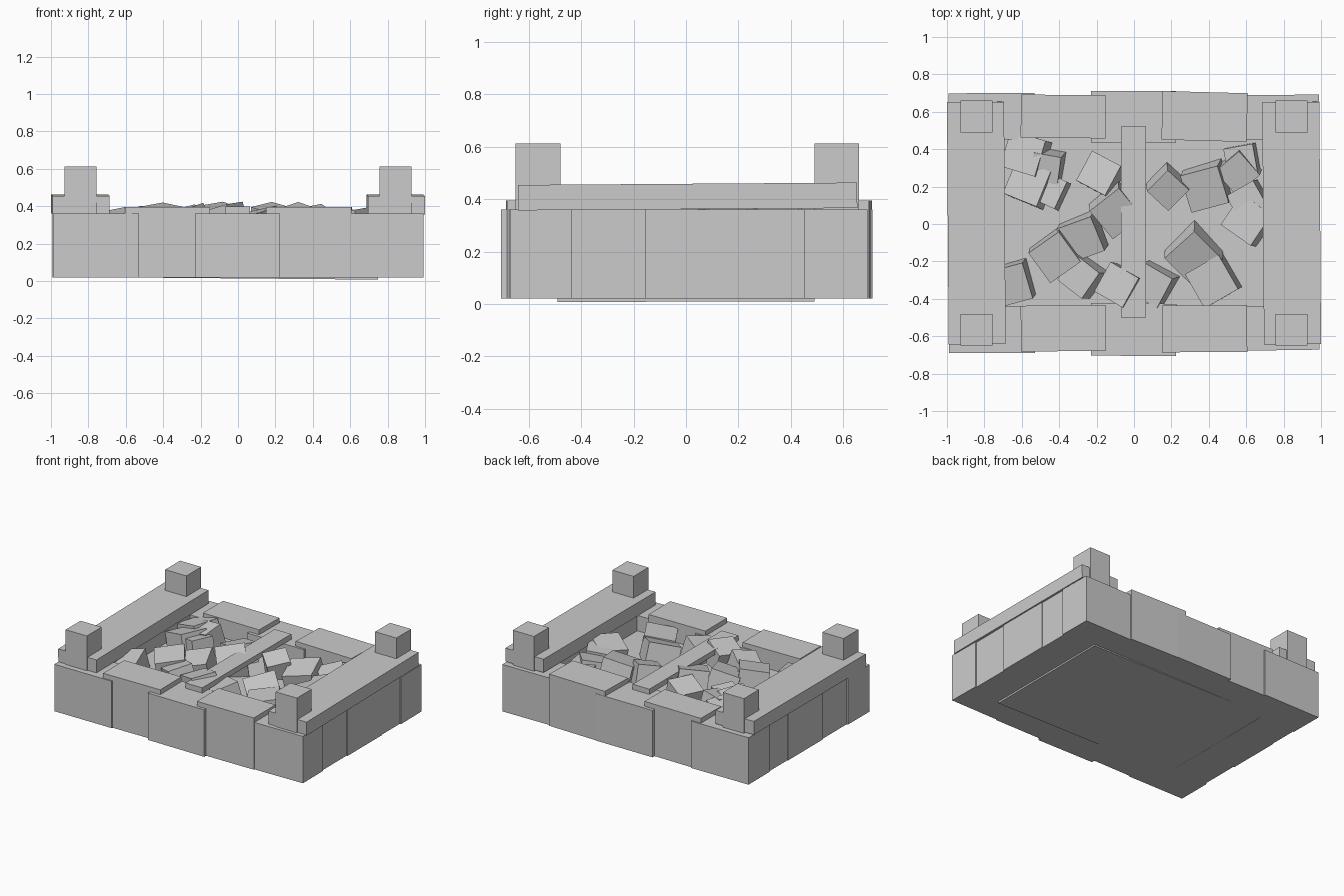
import bpy
import random
from math import radians
from mathutils import Euler

random.seed(4)

default_cube = bpy.data.objects.get("Cube")
if default_cube:
    bpy.data.objects.remove(default_cube, do_unlink=True)


def add_box(name, centre, size, rotation=(0, 0, 0)):
    """Add one flat-sided box; rotation is in degrees."""
    bpy.ops.mesh.primitive_cube_add(size=1, location=centre)
    box = bpy.context.object
    box.name = name
    box.scale = size
    box.rotation_euler = Euler([radians(angle) for angle in rotation])
    bpy.ops.object.transform_apply(location=False, rotation=True, scale=True)
    return box


def add_span(name, x_span, y_span, z_span, rotation=(0, 0, 0)):
    """Add a box from its lower and upper limits on each axis."""
    spans = (x_span, y_span, z_span)
    centre = [(low + high) / 2 for low, high in spans]
    size = [high - low for low, high in spans]
    return add_box(name, centre, size, rotation)


GROUND = 0.02
LOW_TOP = 0.36
HIGH_TOP = 0.395
SIDES = (("right", -1), ("left", 1))

# Filled bed, very slightly tilted
add_box("gravel_bed", (0, 0, 0.135), (1.5, 0.98, 0.24), (0.1, 0.5, 0))

# Long walls: low corner and middle stones, taller stones between them
long_wall = {
    "front": {
        "right_corner": (-0.99, -0.53, -0.69, -0.44, LOW_TOP, 0),
        "right_tall": (-0.605, -0.15, -0.68, -0.435, HIGH_TOP, 0.6),
        "middle": (-0.23, 0.225, -0.705, -0.425, LOW_TOP, -0.5),
        "left_tall": (0.15, 0.605, -0.685, -0.435, HIGH_TOP, 0.3),
        "left_corner": (0.53, 0.99, -0.675, -0.44, LOW_TOP, 0.8),
    },
    "back": {
        "right_corner": (-0.99, -0.53, 0.45, 0.70, LOW_TOP, 0.4),
        "right_tall": (-0.605, -0.15, 0.46, 0.69, HIGH_TOP, -0.6),
        "middle": (-0.23, 0.225, 0.435, 0.712, LOW_TOP, 0),
        "left_tall": (0.15, 0.605, 0.445, 0.705, HIGH_TOP, -1.5),
        "left_corner": (0.53, 0.99, 0.45, 0.69, LOW_TOP, 0.6),
    },
}
for wall, stones in long_wall.items():
    for place, (x0, x1, y0, y1, top, yaw) in stones.items():
        add_span(f"{wall}_wall_{place}_stone", (x0, x1), (y0, y1),
                 (GROUND, top), (0, 0, yaw))

# Short walls, each closed by three stones
short_wall = {
    "front": (-0.46, -0.15, 0.980),
    "middle": (-0.155, 0.24, 0.987),
    "back": (0.20, 0.46, 0.982),
}
for side, sign in SIDES:
    for place, (y0, y1, outer) in short_wall.items():
        x_span = sorted((sign * 0.70, sign * outer))
        add_span(f"{side}_wall_{place}_stone", x_span, (y0, y1),
                 (GROUND, LOW_TOP))

# Wide planks lying on the short walls, with a post near each end
for side, sign in SIDES:
    add_box(f"{side}_plank", (sign * 0.843, 0.005, 0.41),
            (0.305, 1.295, 0.097), (0.4, 0, 0.4))
    for end, y_span in (("front", (-0.65, -0.48)), ("back", (0.49, 0.66))):
        x_span = sorted((sign * 0.757, sign * 0.927))
        add_span(f"{side}_{end}_post", x_span, y_span, (LOW_TOP, 0.612))

# Narrow plank bridging the two long walls
add_span("centre_plank", (-0.07, 0.063), (-0.5, 0.52), (LOW_TOP, 0.398))

# Loose tilted rubble: x, y, edge length, yaw
rubble = [
    (-0.57, 0.37, 0.20, -17), (-0.55, 0.21, 0.20, -22),
    (-0.46, 0.31, 0.15, -10), (-0.45, 0.18, 0.16, -25),
    (-0.17, 0.26, 0.18, -28), (-0.10, 0.08, 0.20, 38),
    (-0.27, -0.06, 0.20, 20), (-0.42, -0.16, 0.20, 35),
    (-0.27, -0.28, 0.17, -38), (-0.65, -0.31, 0.20, 15),
    (-0.07, -0.33, 0.18, -30), (0.11, -0.32, 0.18, -30),
    (0.18, 0.20, 0.16, 45), (0.39, 0.21, 0.21, 15),
    (0.56, 0.29, 0.17, 40), (0.58, 0.34, 0.16, 10),
    (0.62, 0.12, 0.17, 30), (0.62, 0.02, 0.20, -35),
    (0.32, -0.15, 0.22, 42), (0.43, -0.30, 0.21, 30),
]
for index, (x, y, edge, yaw) in enumerate(rubble, start=1):
    tilt = (random.uniform(-4, 14), random.uniform(-16, -6), yaw)
    top = random.uniform(0.36, 0.40)
    add_box(f"rubble_block_{index}", (x, y, top - edge / 2),
            (edge, edge, edge), tilt)
